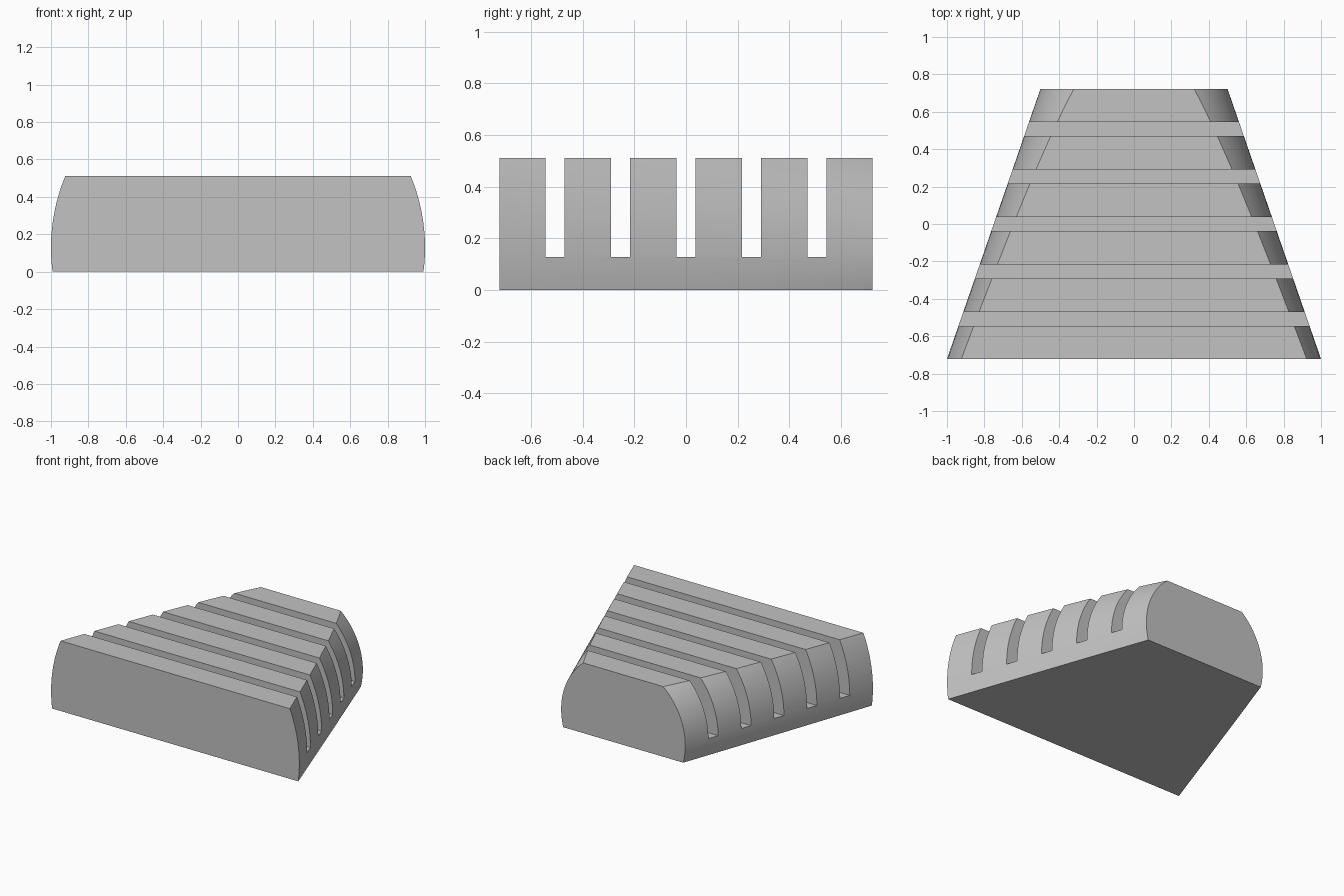
import bpy, bmesh
from math import radians
from mathutils import Matrix, Vector

LENGTH, HEIGHT, AXIS_Z = 1.445, 0.511, 0.128
GROOVES, PITCH, WIDTH = 5, 0.2535, 0.075

old = bpy.data.objects.get("Cube")
if old:
    bpy.data.objects.remove(old, do_unlink=True)

grey = bpy.data.materials.new("plain_grey")
grey.use_nodes = True
colour = (0.54, 0.54, 0.54, 1)
grey.diffuse_color = colour
grey.node_tree.nodes["Principled BSDF"].inputs["Base Color"].default_value = colour


def make_object(name, bm):
    bmesh.ops.recalc_face_normals(bm, faces=bm.faces)
    mesh = bpy.data.meshes.new(name)
    bm.to_mesh(mesh)
    bm.free()
    mesh.materials.append(grey)
    obj = bpy.data.objects.new(name, mesh)
    bpy.context.collection.objects.link(obj)
    return obj


def slice_flat(bm, z, keep_below):
    """Cut the solid at height z and cap the opening."""
    cut = bmesh.ops.bisect_plane(
        bm, geom=bm.verts[:] + bm.edges[:] + bm.faces[:], plane_co=(0, 0, z),
        plane_no=(0, 0, 1 if keep_below else -1), clear_outer=True)
    edges = [e for e in cut["geom_cut"] if isinstance(e, bmesh.types.BMEdge)]
    bmesh.ops.edgeloop_fill(bm, edges=edges)


# Body: tapered round bar lying along y, sliced flat below and above
bm = bmesh.new()
lay_down = Matrix.Translation((0, 0, AXIS_Z)) @ Matrix.Rotation(radians(-90), 4, "X")
bmesh.ops.create_cone(bm, cap_ends=True, segments=128, radius1=1, radius2=0.5,
                      depth=LENGTH, matrix=lay_down)
slice_flat(bm, HEIGHT, True)
slice_flat(bm, 0, False)
body = make_object("grooved_body", bm)

# Cross grooves, cut down to the widest level
bm = bmesh.new()
for i in range(GROOVES):
    y = (i - (GROOVES - 1) / 2) * PITCH
    place = Matrix.Translation((0, y, AXIS_Z + 0.5))
    bmesh.ops.create_cube(bm, size=1, matrix=place @ Matrix.Diagonal((3, WIDTH, 1, 1)))
cutter = make_object("groove_cutter", bm)
cutter.hide_render = True

grooves = body.modifiers.new("grooves", "BOOLEAN")
grooves.operation = "DIFFERENCE"
grooves.solver = "EXACT"
grooves.object = cutter

bpy.ops.object.select_all(action="DESELECT")
bpy.context.view_layer.objects.active = body
body.select_set(True)
bpy.ops.object.modifier_apply(modifier=grooves.name)
bpy.data.objects.remove(cutter, do_unlink=True)
bpy.ops.object.shade_smooth_by_angle(angle=radians(25))
